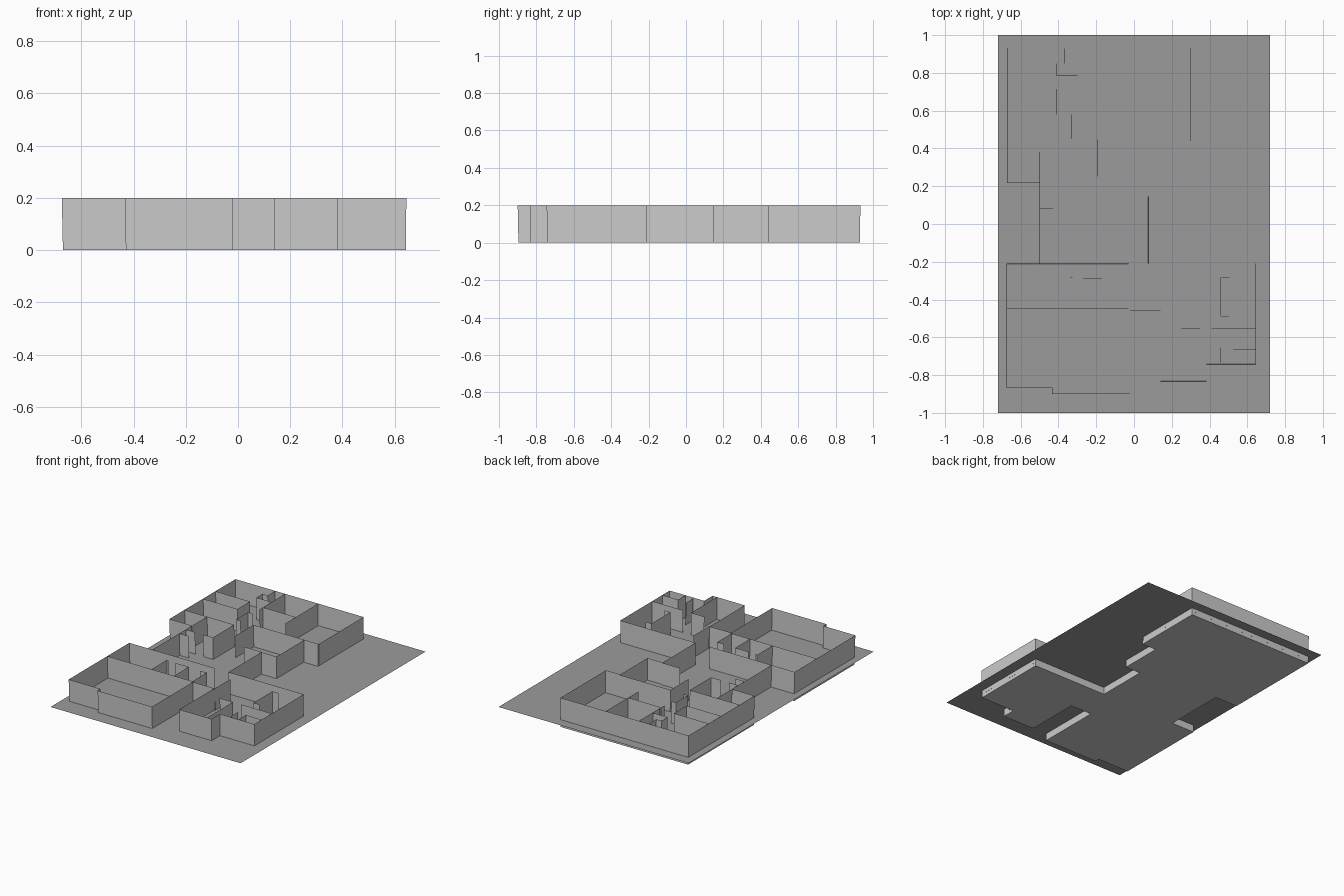
import bpy, bmesh

HEIGHT, GROUND_Z, SLAB_Z = 0.2, 0.05, 0.025


def make_object(name, bm):
    mesh = bpy.data.meshes.new(name)
    bm.to_mesh(mesh)
    bm.free()
    obj = bpy.data.objects.new(name, mesh)
    bpy.context.collection.objects.link(obj)
    return obj


def place(x, y, z):
    # the walls lean very slightly outwards towards the top
    t = 1 - z / HEIGHT
    return (x * (1 - 0.005 * t) + 0.001 * t, y * (1 - 0.003 * t) + 0.0015 * t, z)


def add_wall(bm, path, z0, z1):
    # thin sheet standing on a plan polyline
    low = [bm.verts.new(place(x, y, z0)) for x, y in path]
    high = [bm.verts.new(place(x, y, z1)) for x, y in path]
    for i in range(len(path) - 1):
        bm.faces.new((low[i], low[i + 1], high[i + 1], high[i]))


# Outer plan of the house, clockwise from the back left corner
outline = [(-0.672, 0.932), (0.298, 0.932), (0.298, 0.44), (0.19, 0.44), (0.19, 0.145),
           (0.075, 0.145), (0.075, -0.21), (0.645, -0.21), (0.645, -0.745),
           (0.384, -0.745), (0.384, -0.835), (0.14, -0.835), (0.14, -0.457),
           (-0.022, -0.457), (-0.022, -0.9), (-0.433, -0.9), (-0.433, -0.868),
           (-0.675, -0.868), (-0.675, -0.212), (-0.50, -0.212), (-0.50, 0.218),
           (-0.672, 0.218)]
closed = outline + outline[:1]

# Ground sheet, darker than the house
bm = bmesh.new()
bm.faces.new([bm.verts.new((x, y, GROUND_Z))
              for x, y in ((-0.72, -1), (0.72, -1), (0.72, 1), (-0.72, 1))])
ground = make_object("ground_sheet", bm)
dark = bpy.data.materials.new("dark_grey")
dark.diffuse_color = (0.33, 0.33, 0.33, 1)
ground.data.materials.append(dark)

# Foundation: floor underside and its short sides, set in a hair from the walls
bm = bmesh.new()
floor = bm.faces.new([bm.verts.new(place(x, y, 0)) for x, y in outline])
bmesh.ops.inset_region(bm, faces=[floor], thickness=0.003, use_even_offset=True)
bmesh.ops.delete(bm, geom=[f for f in bm.faces if len(f.verts) == 4], context='FACES')
extruded = bmesh.ops.extrude_edge_only(bm, edges=bm.edges[:])
for v in extruded["geom"]:
    if isinstance(v, bmesh.types.BMVert):
        v.co.z = SLAB_Z
bmesh.ops.recalc_face_normals(bm, faces=bm.faces)
make_object("foundation", bm)

# Outer walls
bm = bmesh.new()
add_wall(bm, closed, SLAB_Z, HEIGHT)
bmesh.ops.remove_doubles(bm, verts=bm.verts, dist=1e-5)
make_object("outer_walls", bm)

# Partitions of the rear rooms
rear = [
    [(-0.37, 0.93), (-0.37, 0.85), (-0.41, 0.85), (-0.41, 0.785), (-0.30, 0.785)],
    [(-0.295, 0.93), (-0.295, 0.70)],
    [(-0.295, 0.655), (-0.295, 0.69), (-0.045, 0.69)],
    [(-0.045, 0.93), (-0.045, 0.58)],
    [(-0.67, 0.715), (-0.41, 0.715), (-0.41, 0.58), (-0.67, 0.58)],
    [(-0.295, 0.58), (-0.33, 0.58), (-0.33, 0.45), (-0.295, 0.45)],
    [(-0.67, 0.38), (-0.295, 0.38), (-0.295, 0.15), (-0.37, 0.15)],
    [(-0.50, 0.38), (-0.50, 0.22)],
    [(-0.50, 0.15), (-0.43, 0.15)],
    [(-0.50, 0.08), (-0.43, 0.08)],
    [(0.30, 0.447), (-0.195, 0.447), (-0.195, 0.25)],
    [(-0.06, 0.15), (0.075, 0.15)],
]

# Partitions of the front rooms
front = [
    [(-0.50, -0.212), (-0.03, -0.212)],
    [(-0.675, -0.45), (-0.03, -0.45)],
    [(-0.325, -0.285), (-0.34, -0.285), (-0.34, -0.45)],
    [(-0.27, -0.29), (-0.17, -0.29), (-0.17, -0.45)],
    [(-0.08, -0.295), (-0.03, -0.295), (-0.03, -0.45)],
    [(0.145, -0.29), (0.145, -0.46)],
    [(0.505, -0.285), (0.46, -0.285), (0.46, -0.49), (0.505, -0.49)],
    [(0.41, -0.555), (0.645, -0.555)],
    [(0.25, -0.555), (0.35, -0.555), (0.35, -0.835)],
    [(0.46, -0.655), (0.46, -0.735)],
    [(0.645, -0.665), (0.525, -0.665), (0.525, -0.745)],
]

for name, paths in (("rear_partitions", rear), ("front_partitions", front)):
    bm = bmesh.new()
    for path in paths:
        add_wall(bm, path, SLAB_Z, HEIGHT)
    make_object(name, bm)
